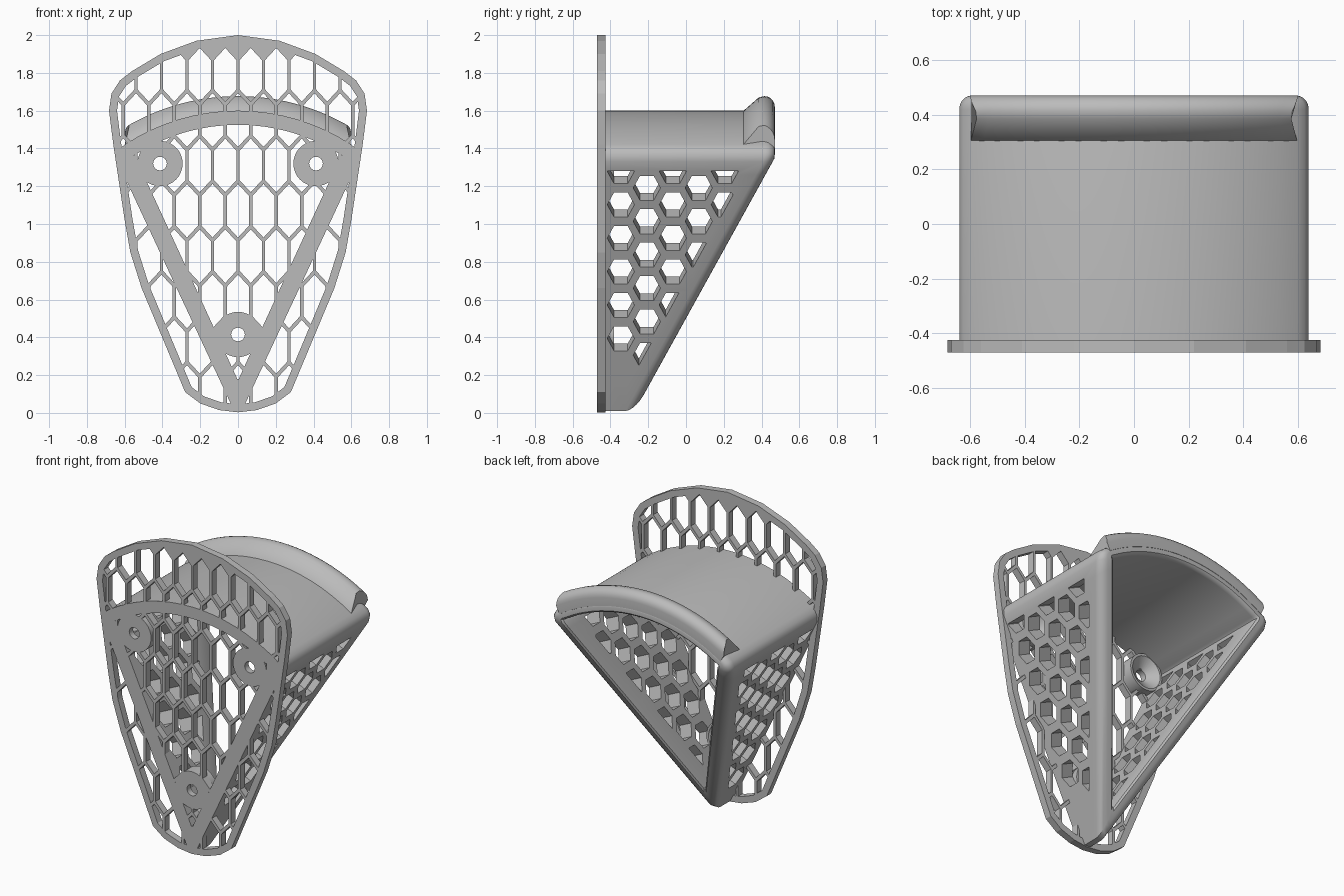
import bpy, bmesh, math
from mathutils import Vector

if "Cube" in bpy.data.objects:
    bpy.data.objects.remove(bpy.data.objects["Cube"], do_unlink=True)

grey = bpy.data.materials.new("plain_grey")
grey.use_nodes = True
grey.diffuse_color = (0.5, 0.5, 0.5, 1)
grey.node_tree.nodes["Principled BSDF"].inputs["Base Color"].default_value = (0.5, 0.5, 0.5, 1)

BACK, FACE, FRONT = -0.47, -0.425, 0.47
ARC_Z, ARC_R = 0.51, 1.09


def make(name, bm):
    bmesh.ops.recalc_face_normals(bm, faces=bm.faces)
    mesh = bpy.data.meshes.new(name)
    bm.to_mesh(mesh)
    bm.free()
    mesh.materials.append(grey)
    ob = bpy.data.objects.new(name, mesh)
    bpy.context.collection.objects.link(ob)
    return ob


def select(ob):
    bpy.ops.object.select_all(action='DESELECT')
    ob.select_set(True)
    bpy.context.view_layer.objects.active = ob


def smooth(ob):
    select(ob)
    bpy.ops.object.shade_smooth_by_angle(angle=math.radians(35))


def cut(ob, cutter):
    cutter.hide_render = True
    mod = ob.modifiers.new("holes", 'BOOLEAN')
    mod.operation, mod.solver, mod.object = 'DIFFERENCE', 'EXACT', cutter
    select(ob)
    bpy.ops.object.modifier_apply(modifier=mod.name)
    bpy.data.objects.remove(cutter, do_unlink=True)


def prism(bm, start, end):
    a = [bm.verts.new(p) for p in start]
    b = [bm.verts.new(p) for p in end]
    bm.faces.new(a)
    bm.faces.new(b)
    for i in range(len(a)):
        j = (i + 1) % len(a)
        bm.faces.new((a[i], a[j], b[j], b[i]))


def sweep(bm, sections, closed):
    rows = [[bm.verts.new(p) for p in s] for s in sections]
    n = len(rows[0])
    for k in range(len(rows) if closed else len(rows) - 1):
        a, b = rows[k], rows[(k + 1) % len(rows)]
        for i in range(n):
            j = (i + 1) % n
            bm.faces.new((a[i], a[j], b[j], b[i]))
    if not closed:
        bm.faces.new(rows[0])
        bm.faces.new(rows[-1])


def clip(poly, region, margin=0.0):
    """Clip a polygon to a convex counter-clockwise region shrunk by margin."""
    for k, a in enumerate(region):
        edge = (region[(k + 1) % len(region)] - a).normalized()
        dist = [edge.cross(p - a) - margin for p in poly]
        out = []
        for i, p in enumerate(poly):
            j = (i + 1) % len(poly)
            if dist[i] >= 0:
                out.append(p)
            if dist[i] * dist[j] < 0:
                out.append(p.lerp(poly[j], dist[i] / (dist[i] - dist[j])))
        poly = out
    return poly


def area(poly):
    return sum(p.cross(poly[i - 1]) for i, p in enumerate(poly)) / -2 if len(poly) > 2 else 0


# Wall plate: convex outline pierced by tall hexagons
half = [(0.1, 0.015), (0.2, 0.05), (0.28, 0.11), (0.51, 0.66), (0.57, 0.85), (0.6, 1.02),
        (0.66, 1.42), (0.683, 1.6), (0.67, 1.69), (0.625, 1.76), (0.56, 1.81), (0.41, 1.9), (0.22, 1.97)]
outline = [Vector((0, 0.003))] + [Vector(p) for p in half] + [Vector((0, 2))]
outline += [Vector((-x, z)) for x, z in reversed(half)]
bm = bmesh.new()
prism(bm, [(p.x, BACK, p.y) for p in outline], [(p.x, FACE, p.y) for p in outline])
plate = make("wall_plate", bm)

bm = bmesh.new()
for row in range(9):
    for col in range(-6, 7):
        cx = (col + 0.5 * (row % 2 == 0)) * 0.135
        cz = 1.79 - row * 0.24
        w, lo, hi = 0.059, 0.078, 0.142
        cell = [Vector((cx + x, cz + z)) for x, z in
                ((0, -hi), (w, -lo), (w, lo), (0, hi), (-w, lo), (-w, -lo))]
        cell = clip(cell, outline, 0.042)
        if area(cell) > 0.0008:
            prism(bm, [(p.x, BACK - 0.1, p.y) for p in cell], [(p.x, FACE + 0.1, p.y) for p in cell])
cut(plate, make("plate_cutter", bm))

# Screw bosses with countersunk holes
SCREWS = [(-0.413, 1.32), (0.413, 1.32), (0, 0.415)]
bm = bmesh.new()
for x, z in SCREWS:
    ring = [(x + 0.04 * math.cos(t * math.tau / 24), z + 0.04 * math.sin(t * math.tau / 24)) for t in range(24)]
    prism(bm, [(u, BACK - 0.1, v) for u, v in ring], [(u, FACE + 0.1, v) for u, v in ring])
cut(plate, make("screw_cutter", bm))
for name, (x, z) in zip(("right_boss", "left_boss", "lower_boss"), SCREWS):
    bm = bmesh.new()
    section = [(0.036, BACK), (0.12, BACK), (0.12, -0.38), (0.105, -0.38), (0.036, -0.43)]
    sweep(bm, [[(x + r * math.cos(t), y, z + r * math.sin(t)) for r, y in section]
               for t in [k * math.tau / 32 for k in range(32)]], True)
    smooth(make(name, bm))


# Bracket shell: arched shelf and two leaning walls, with a rounded sloping rim
def front_y(z):
    return min(FRONT, FRONT + (z - 1.35) * 0.553)


def arc(radius, angle):
    return Vector((radius * math.sin(angle), ARC_Z + radius * math.cos(angle)))


pairs = [(Vector(o), Vector(i)) for o, i in (
    ((0.02, 0.01), (0.004, 0.18)), ((0.32, 0.65), (0.26, 0.74)), ((0.605, 1.26), (0.525, 1.315)),
    ((0.638, 1.33), (0.54, 1.35)), ((0.64, 1.37), (0.55, 1.365)), ((0.625, 1.4), (0.545, 1.37)))]
pairs += [(arc(ARC_R, 0.58 * k / 8), arc(ARC_R - 0.075, 0.55 * k / 8)) for k in range(8, 0, -1)]
mirrored = [(Vector((-o.x, o.y)), Vector((-i.x, i.y))) for o, i in reversed(pairs)]
pairs += [(arc(ARC_R, 0), arc(ARC_R - 0.075, 0))] + mirrored

sections = []
for o, i in pairs:
    pts = [(0, BACK, None)]
    for k in range(6):
        t = k / 5 * math.pi / 2
        pts.append((0.5 * (1 - math.cos(t)), None, 0.05 * (1 - math.sin(t))))
    pts += [(0.8, None, 0.0), (0.94, None, 0.01), (1, None, 0.03), (1, BACK, None)]
    sec = []
    for f, y, back in pts:
        p = o.lerp(i, f)
        sec.append((p.x, front_y(p.y) - back if y is None else y, p.y))
    sections.append(sec)
bm = bmesh.new()
sweep(bm, sections, True)
shell = make("bracket_shell", bm)

# Honeycomb openings in both leaning walls
window = [Vector(p) for p in ((-0.425, 0.14), (-0.31, 0.14), (0.32, 1.28), (-0.425, 1.28))]
bm = bmesh.new()
for side in (-1, 1):
    normal = Vector((side * 0.906, 0, -0.423))
    for col in range(-1, 6):
        for row in range(-1, 8):
            cy = -0.345 + col * 0.1376
            cz = 0.215 + (row + 0.5 * (col % 2)) * 0.177
            cell = [Vector((cy + y, cz + z)) for y, z in
                    ((0.072, 0), (0.036, 0.065), (-0.036, 0.065),
                     (-0.072, 0), (-0.036, -0.065), (0.036, -0.065))]
            cell = clip(cell, window)
            if area(cell) > 0.0008:
                base = [Vector((side * (0.02 + p.y * 0.468), p.x, p.y)) for p in cell]
                prism(bm, [p + normal * 0.05 for p in base], [p - normal * 0.13 for p in base])
cut(shell, make("wall_cutter", bm))
smooth(shell)

# Raised lip along the outer end of the shelf
lip = [(0.30, -0.02, 0.58), (0.305, 0.0, 0.58), (0.385, 0.07, 0.52)]
for k in range(6):
    t = k / 5 * math.pi / 2
    lip.append((0.415 + 0.055 * math.sin(t), 0.022 + 0.055 * math.cos(t), 0.52 + 0.05 * k / 5))
lip += [(FRONT, -0.03, 0.575), (0.42, -0.05, 0.575)]
sections = []
for k in range(-12, 13):
    sec = []
    for y, rise, reach in lip:
        p = arc(ARC_R + rise, reach * k / 12)
        sec.append((p.x, y, p.y))
    sections.append(sec)
bm = bmesh.new()
sweep(bm, sections, False)
smooth(make("shelf_lip", bm))
